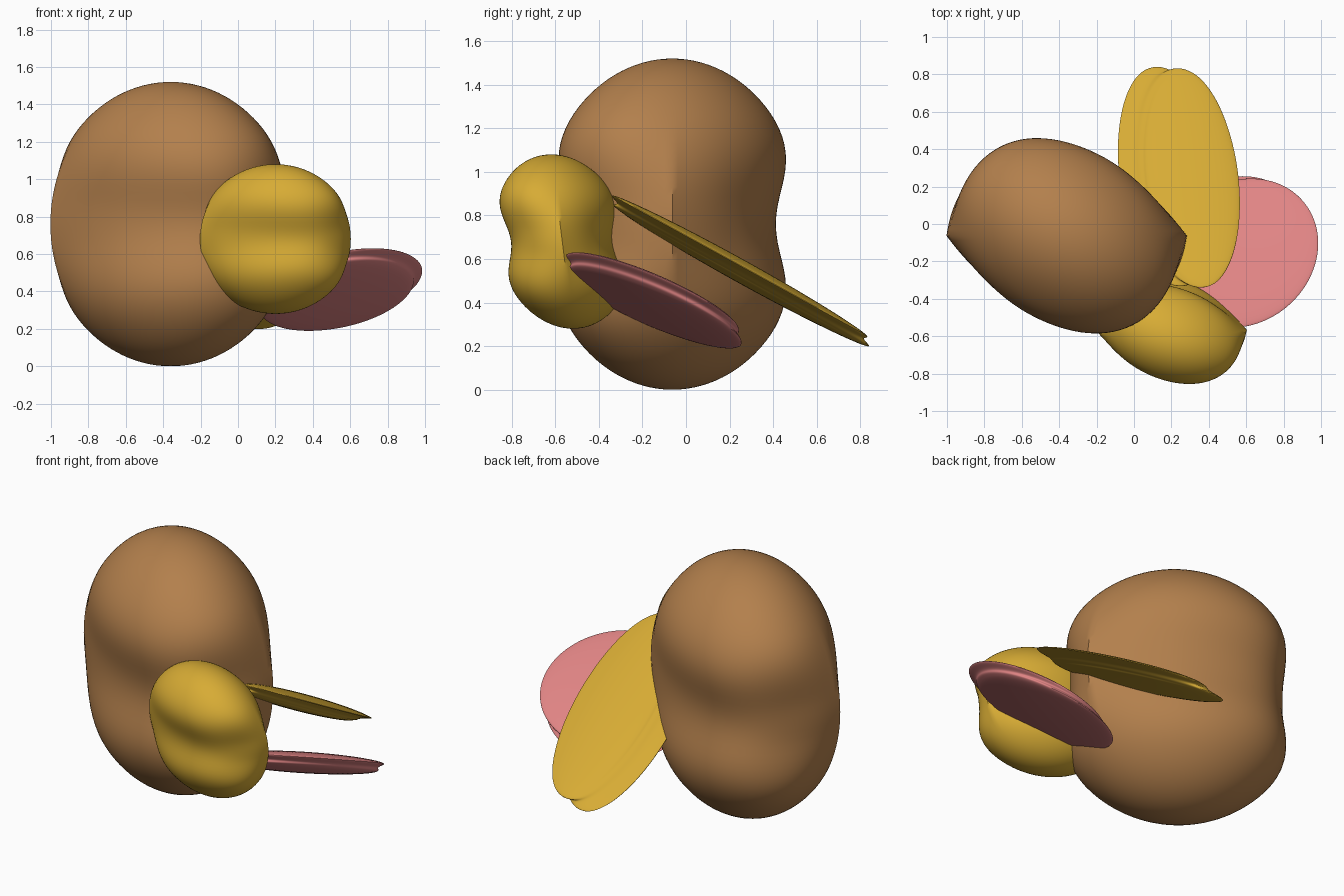
import bpy, bmesh, math
from mathutils import Vector

if "Cube" in bpy.data.objects:
    bpy.data.objects.remove(bpy.data.objects["Cube"])

SEG, RINGS = 96, 56


def material(name, rgb):
    m = bpy.data.materials.new(name)
    m.diffuse_color = (*rgb, 1)
    m.use_nodes = True
    m.node_tree.nodes["Principled BSDF"].inputs["Base Color"].default_value = m.diffuse_color
    return m


brown = material("brown", (0.45, 0.215, 0.073))
gold = material("gold", (0.68, 0.41, 0.035))
pink = material("pink", (0.74, 0.23, 0.23))

# Half outline of the bean section, from one pointed end to the other (unit size)
HALF = [(1, 0), (.88, .21), (.72, .43), (.56, .58), (.41, .73), (.09, .92), (-.22, 1),
        (-.45, .97), (-.66, .85), (-.84, .59), (-.97, .3), (-1, 0)]


def bean_section(n):
    pts = [Vector(p) for p in HALF]
    half = []
    for i in range(n // 2 + 1):
        t = i / (n // 2) * (len(pts) - 1)
        k = min(int(t), len(pts) - 2)
        half.append(pts[k].lerp(pts[k + 1], t - k))
    for _ in range(14):  # round off the corners, keeping both tips
        half = [half[0]] + [(a + 2 * b + c) / 4 for a, b, c in
                            zip(half, half[1:], half[2:])] + [half[-1]]
    half = half[:-1]
    return half + [-p for p in half]


def oval_section(n, skew):
    out = []
    for i in range(n):
        t = 2 * math.pi * i / n
        out.append(Vector((math.cos(t) + skew * math.sin(t), math.sin(t))))
    return out


def to_oval(p, skew):
    return p / math.sqrt((p.x - skew * p.y) ** 2 + p.y ** 2)


def blob(name, mat, section, centre, size, waist=(0, 0), swell=(1, 1), slope=(0, 0),
         shear=(0, 0), lobe_shift=(0, 0), band=0.35, end_skew=None):
    """Stack of scaled sections with a pinched waist, optionally tilted and sheared."""
    bm = bmesh.new()
    cx, cy, cz = centre
    sx, sy, sz = size

    def point(u, v, h):
        c = max(-1, min(1, h / 0.4))
        x = u + shear[0] * h + lobe_shift[0] * c
        y = v + shear[1] * h + lobe_shift[1] * c
        return (cx + x, cy + y, cz + h * sz + slope[0] * x + slope[1] * y)

    rings = []
    for j in range(1, RINGS):
        h = math.sin(math.pi * (j / RINGS - 0.5))
        r = math.sqrt(1 - h * h)
        pinch = math.exp(-(h / band) ** 2)
        rx = sx * r * swell[0] * (1 - waist[0] * pinch)
        ry = sy * r * swell[1] * (1 - waist[1] * pinch)
        ring = section
        if end_skew is not None:  # pointed at the waist, rounder towards the ends
            w = max(0, min(1, (abs(h) - 0.1) / 0.6))
            w = w * w * (3 - 2 * w)
            ring = [p.lerp(to_oval(p, end_skew), w) for p in section]
        rings.append([bm.verts.new(point(p.x * rx, p.y * ry, h)) for p in ring])
    for a, b in zip(rings, rings[1:]):
        for i in range(SEG):
            k = (i + 1) % SEG
            bm.faces.new((a[i], a[k], b[k], b[i]))
    low, top = bm.verts.new(point(0, 0, -1)), bm.verts.new(point(0, 0, 1))
    for i in range(SEG):
        k = (i + 1) % SEG
        bm.faces.new((low, rings[0][k], rings[0][i]))
        bm.faces.new((top, rings[-1][i], rings[-1][k]))
    bmesh.ops.recalc_face_normals(bm, faces=bm.faces)
    me = bpy.data.meshes.new(name)
    bm.to_mesh(me)
    bm.free()
    me.materials.append(mat)
    ob = bpy.data.objects.new(name, me)
    bpy.context.collection.objects.link(ob)
    bpy.ops.object.select_all(action='DESELECT')
    ob.select_set(True)
    bpy.context.view_layer.objects.active = ob
    bpy.ops.object.shade_smooth_by_angle(angle=math.radians(40))


bean = bean_section(SEG)

# Large and small upright beans
blob("large_bean", brown, bean, (-0.36, -0.063, 0.76), (0.643, 0.54, 0.76),
     waist=(0, 0.2), swell=(1, 1.13), end_skew=-0.27)
blob("small_bean", gold, bean, (0.2, -0.568, 0.68), (0.403, 0.275, 0.4),
     waist=(0, 0.23), swell=(1, 1.14), shear=(0, -0.05), end_skew=-0.27)

# Thin tilted discs, each with two lips around the rim
blob("long_petal", gold, oval_section(SEG, -0.24), (0.24, 0.25, 0.545), (0.265, 0.61, 0.06),
     waist=(0.16, 0.14), swell=(1.08, 1.08), slope=(0, -0.55), lobe_shift=(0.07, -0.005))
blob("round_petal", pink, oval_section(SEG, 0.14), (0.55, -0.15, 0.41), (0.425, 0.415, 0.065),
     waist=(0.14, 0.14), swell=(1.07, 1.08), slope=(0.22, -0.44), lobe_shift=(0.03, -0.008))
